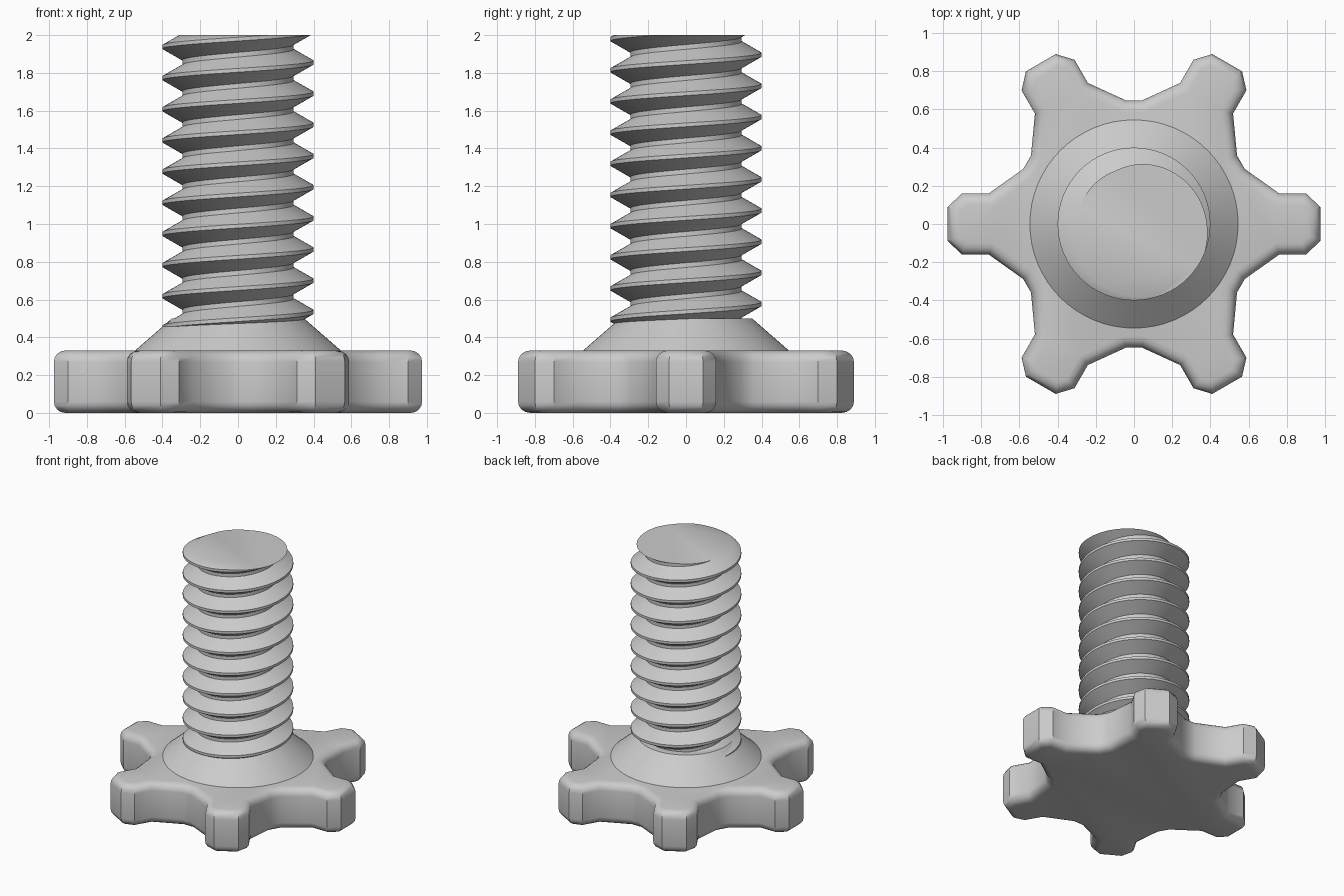
import bpy, bmesh
from math import sin, cos, pi, radians
from mathutils import Matrix, Vector

if "Cube" in bpy.data.objects:
    bpy.data.objects.remove(bpy.data.objects["Cube"], do_unlink=True)

GREY = (0.6, 0.6, 0.6, 1.0)
grey = bpy.data.materials.new("plain_grey")
grey.use_nodes = True
grey.diffuse_color = GREY
grey.node_tree.nodes["Principled BSDF"].inputs["Base Color"].default_value = GREY


def make_object(name, bm, angle):
    bmesh.ops.recalc_face_normals(bm, faces=bm.faces)
    mesh = bpy.data.meshes.new(name)
    bm.to_mesh(mesh)
    bm.free()
    mesh.materials.append(grey)
    obj = bpy.data.objects.new(name, mesh)
    bpy.context.collection.objects.link(obj)
    bpy.ops.object.select_all(action='DESELECT')
    obj.select_set(True)
    bpy.context.view_layer.objects.active = obj
    bpy.ops.object.shade_smooth_by_angle(angle=radians(angle))
    return obj


# Six-armed hand knob: one half arm outline, mirrored and turned
KNOB_TOP = 0.33
half_arm = [(0.975, 0.09), (0.90, 0.16), (0.76, 0.16), (0.58, 0.288)]
arm = [(x, -y) for x, y in reversed(half_arm)] + half_arm
bm = bmesh.new()
outline = []
for k in range(6):
    turn = Matrix.Rotation(k * pi / 3, 3, 'Z')
    outline += [bm.verts.new(turn @ Vector((x, y, 0))) for x, y in arm]
base = bm.faces.new(outline)
top = bmesh.ops.extrude_face_region(bm, geom=[base])
for v in top["geom"]:
    if isinstance(v, bmesh.types.BMVert):
        v.co.z = KNOB_TOP
bmesh.ops.recalc_face_normals(bm, faces=bm.faces)
rims = [e for e in bm.edges if abs(e.verts[0].co.z - e.verts[1].co.z) < 0.01]
bmesh.ops.bevel(bm, geom=rims, offset=0.06, segments=4, profile=0.5,
                affect='EDGES', clamp_overlap=True)
make_object("hand_knob", bm, 36)

# Conical collar between knob and shaft
bm = bmesh.new()
bmesh.ops.create_cone(bm, cap_ends=True, segments=64, radius1=0.545,
                      radius2=0.35, depth=0.17,
                      matrix=Matrix.Translation((0, 0, KNOB_TOP + 0.085)))
make_object("collar", bm, 30)

# Threaded shaft: a ridge profile swept along a right-handed helix
PITCH, STEPS, TURNS = 0.165, 64, 13
START = 1.855 - 10 * PITCH
ridge = [(0.40, -0.01), (0.40, 0.01), (0.295, 0.07), (0.295, 0.095),
         (0.40, PITCH - 0.01)]
bm = bmesh.new()
rows = []
for i in range(STEPS * TURNS + 1):
    a = 2 * pi * i / STEPS
    z = START + PITCH * i / STEPS
    rows.append([bm.verts.new((r * cos(a), r * sin(a), z + h)) for r, h in ridge])
for lower, upper in zip(rows, rows[1:]):
    for j in range(len(ridge) - 1):
        bm.faces.new((lower[j], upper[j], upper[j + 1], lower[j + 1]))
bmesh.ops.remove_doubles(bm, verts=bm.verts, dist=0.0005)

# Cut the shaft flat at both ends and cap it
for height, normal in ((2.0, 1), (0.42, -1)):
    cut = bmesh.ops.bisect_plane(
        bm, geom=bm.verts[:] + bm.edges[:] + bm.faces[:],
        plane_co=(0, 0, height), plane_no=(0, 0, normal), clear_outer=True)
    edges = [e for e in cut["geom_cut"] if isinstance(e, bmesh.types.BMEdge)]
    bmesh.ops.edgenet_fill(bm, edges=edges)
make_object("threaded_shaft", bm, 30)
